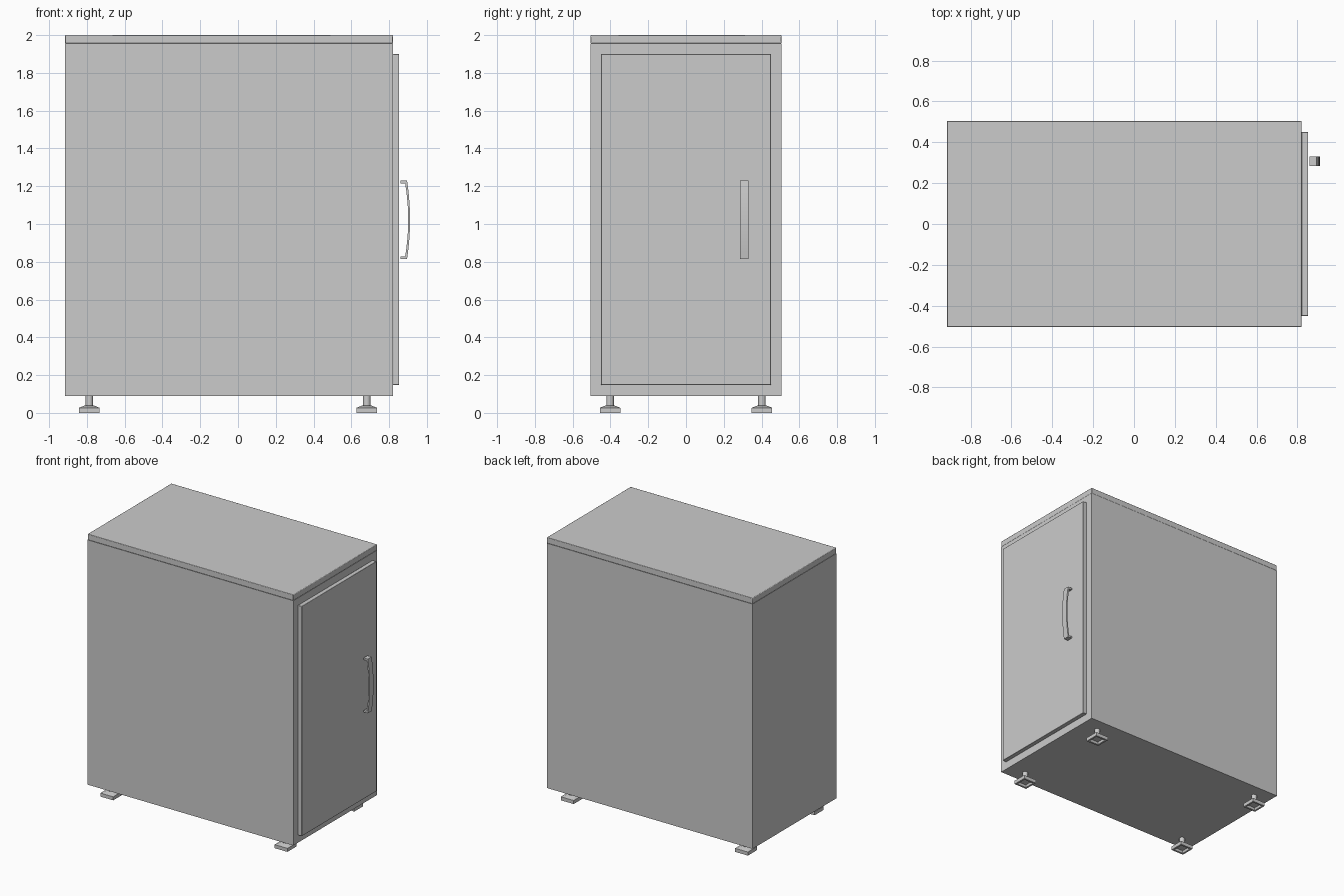
import bpy, bmesh, math
from mathutils import Matrix, Vector

if "Cube" in bpy.data.objects:
    bpy.data.objects.remove(bpy.data.objects["Cube"])


def finish(name, bm, bevel=0.0):
    bmesh.ops.recalc_face_normals(bm, faces=bm.faces)
    me = bpy.data.meshes.new(name)
    bm.to_mesh(me)
    bm.free()
    ob = bpy.data.objects.new(name, me)
    bpy.context.collection.objects.link(ob)
    if bevel:
        m = ob.modifiers.new("soft_edges", 'BEVEL')
        m.width, m.segments = bevel, 2
    bpy.ops.object.select_all(action='DESELECT')
    ob.select_set(True)
    bpy.context.view_layer.objects.active = ob
    bpy.ops.object.shade_smooth_by_angle(angle=math.radians(35))
    return ob


def box_bm(lo, hi):
    bm = bmesh.new()
    lo, hi = Vector(lo), Vector(hi)
    mat = Matrix.Translation((lo + hi) / 2) @ Matrix.Diagonal((*(hi - lo), 1))
    bmesh.ops.create_cube(bm, size=1, matrix=mat)
    return bm


X0, X1, Y = -0.915, 0.82, 0.505

# Cabinet body with a mitred frame around the door opening
bm = box_bm((X0, -Y, 0.09), (X1, Y, 1.955))
front = [f for f in bm.faces if f.calc_center_median().x > X1 - 0.01]
bmesh.ops.inset_region(bm, faces=front, thickness=0.055)
finish("cabinet_body", bm)

# Top panel and door
finish("top_panel", box_bm((X0, -Y, 1.955), (X1, Y, 2.0)), 0.004)
finish("door", box_bm((X1, -0.45, 0.148), (0.853, 0.45, 1.90)), 0.003)

# Bowed strap handle: outer and inner outlines extruded across y
zc, half, n = 1.022, 0.207, 10
outer = [(0.86, zc - half)]
inner = [(0.86, zc - half + 0.014)]
for i in range(n + 1):
    t = -1 + 2 * i / n
    bow = 0.016 * (1 - t * t)
    outer.append((0.895 + bow, zc + half * t))
    inner.append((0.885 + bow, zc + (half - 0.014) * t))
outer.append((0.86, zc + half))
inner.append((0.86, zc + half - 0.014))
bm = bmesh.new()
o = [bm.verts.new((x, 0.285, z)) for x, z in outer]
k = [bm.verts.new((x, 0.285, z)) for x, z in inner]
strip = [bm.faces.new((o[i], o[i + 1], k[i + 1], k[i])) for i in range(len(o) - 1)]
ext = bmesh.ops.extrude_face_region(bm, geom=strip)
bmesh.ops.translate(bm, vec=(0, 0.046, 0),
                    verts=[v for v in ext["geom"] if isinstance(v, bmesh.types.BMVert)])
finish("door_handle", bm)


# Levelling feet: hollow square pad, sloped top, round stem
def foot(name, x, y):
    bm = bmesh.new()
    rings = []
    for w, z in ((0.036, 0.018), (0.04, 0.0), (0.054, 0.0), (0.054, 0.027), (0.022, 0.04)):
        rings.append([bm.verts.new((x + w * a, y + w * b, z))
                      for a, b in ((-1, -1), (1, -1), (1, 1), (-1, 1))])
    for a, b in zip(rings, rings[1:]):
        for i in range(4):
            j = (i + 1) % 4
            bm.faces.new((a[i], a[j], b[j], b[i]))
    bm.faces.new(rings[0])
    bm.faces.new(rings[-1])
    bmesh.ops.create_cone(bm, cap_ends=True, segments=16, radius1=0.02, radius2=0.02,
                          depth=0.056, matrix=Matrix.Translation((x, y, 0.064)))
    finish(name, bm)


for xn, x in (("rear", -0.787), ("door", 0.682)):
    for yn, y in (("left", -0.402), ("right", 0.402)):
        foot(f"foot_{xn}_{yn}", x, y)
